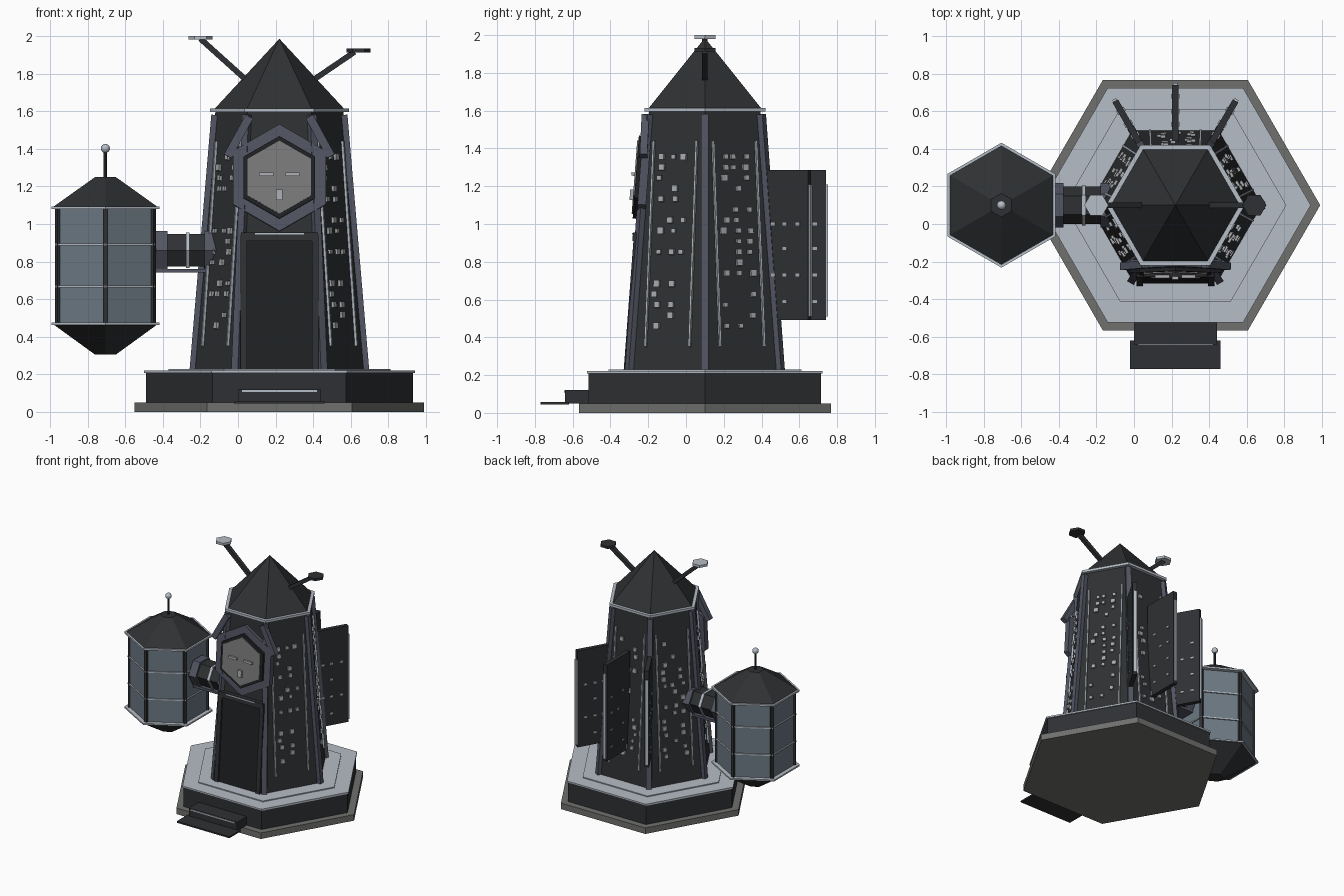
import bpy, bmesh, random
from math import sin, cos, radians, pi
from mathutils import Vector, Matrix

if "Cube" in bpy.data.objects:
    bpy.data.objects.remove(bpy.data.objects["Cube"])

random.seed(4)
CX, CY = 0.22, 0.1


def material(name, rgb):
    m = bpy.data.materials.new(name)
    m.diffuse_color = (*rgb, 1)
    m.use_nodes = True
    m.node_tree.nodes["Principled BSDF"].inputs["Base Color"].default_value = m.diffuse_color
    return m


DARK = material("dark_metal", (0.028, 0.03, 0.033))
DOOR = material("door_black", (0.014, 0.015, 0.017))
LIGHT = material("light_trim", (0.47, 0.51, 0.57))
FRAME = material("frame_violet", (0.085, 0.09, 0.125))
BLUE = material("tank_blue", (0.15, 0.19, 0.23))
STONE = material("stone", (0.16, 0.16, 0.155))
DIAL = material("dial_grey", (0.2, 0.2, 0.2))
GLASS = material("window_grey", (0.4, 0.41, 0.43))


def finish(name, bm, mat):
    bmesh.ops.recalc_face_normals(bm, faces=bm.faces)
    me = bpy.data.meshes.new(name)
    bm.to_mesh(me)
    bm.free()
    me.materials.append(mat)
    ob = bpy.data.objects.new(name, me)
    bpy.context.collection.objects.link(ob)
    return ob


def lathe(name, mx, profile, mat, start=0, n=6):
    """Faceted solid from (radius, height) rings around the local z axis."""
    bm = bmesh.new()
    rings = []
    for r, z in profile:
        angles = [radians(start) + 2 * pi * i / n for i in range(n)]
        rings.append([bm.verts.new(mx @ Vector((r * cos(a), r * sin(a), z))) for a in angles])
    for a, b in zip(rings, rings[1:]):
        for i in range(n):
            j = (i + 1) % n
            bm.faces.new((a[i], a[j], b[j], b[i]))
    bm.faces.new(rings[0])
    bm.faces.new(rings[-1])
    bmesh.ops.remove_doubles(bm, verts=bm.verts, dist=1e-5)
    return finish(name, bm, mat)


def boxes(name, items, mat):
    """One object from several (matrix, size) boxes."""
    bm = bmesh.new()
    for mx, size in items:
        bmesh.ops.create_cube(bm, size=1, matrix=mx @ Matrix.Diagonal((*size, 1)))
    return finish(name, bm, mat)


def box(name, lo, hi, mat):
    lo, hi = Vector(lo), Vector(hi)
    return boxes(name, [(Matrix.Translation((lo + hi) / 2), hi - lo)], mat)


def beam(p, q, w, d, side):
    """Box item from p to q, w wide along side and d deep."""
    p, q = Vector(p), Vector(q)
    z = (q - p).normalized()
    y = z.cross(Vector(side)).normalized()
    rot = Matrix((y.cross(z), y, z)).transposed().to_4x4()
    return Matrix.Translation((p + q) / 2) @ rot, (w, d, (q - p).length)


def tower_r(z):
    return 0.46 - 0.12 * (z - 0.22) / 1.38


def on_wall(angle, u, z, off=0.0):
    """Frame on a sloping wall: x sideways, y up the wall, z outward."""
    a = radians(angle)
    s = 0.0753
    t = Vector((-sin(a), cos(a), 0))
    up = Vector((-s * cos(a), -s * sin(a), 1)).normalized()
    nrm = t.cross(up)
    ap = tower_r(z) * cos(pi / 6)
    pos = Vector((CX + ap * cos(a), CY + ap * sin(a), z)) + t * u + nrm * off
    return Matrix.Translation(pos) @ Matrix((t, up, nrm)).transposed().to_4x4()


C = Matrix.Translation((CX, CY, 0))

# Stepped base
lathe("base_plate", C, [(0.77, 0), (0.77, 0.05)], STONE)
lathe("plinth", C, [(0.71, 0.05), (0.71, 0.21)], DARK)
lathe("plinth_top", C, [(0.72, 0.208), (0.72, 0.222)], LIGHT)
lathe("plinth_inset", C, [(0.59, 0.222), (0.59, 0.23)], LIGHT)
box("upper_step", (0, -0.64, 0.05), (0.44, -0.5, 0.122), DARK)
box("step_edge", (0.02, -0.645, 0.108), (0.42, -0.635, 0.118), LIGHT)
box("lower_step", (-0.02, -0.77, 0.045), (0.46, -0.62, 0.057), DARK)

# Tower, eaves and roof
lathe("tower", C, [(0.46, 0.22), (0.34, 1.6)], DARK)
lathe("eaves", C, [(0.37, 1.595), (0.37, 1.615)], LIGHT)
lathe("roof", C, [(0.345, 1.612), (0, 1.985)], DARK)

# Corner posts
posts = []
for k in range(6):
    d = Vector((cos(k * pi / 3), sin(k * pi / 3), 0))
    o = Vector((CX, CY, 0))
    posts.append(beam(o + d * 0.458 + Vector((0, 0, 0.22)), o + d * 0.342 + Vector((0, 0, 1.58)), 0.04, 0.04, d))
boxes("corner_posts", posts, FRAME)

# Wall strips and scattered windows
strips, windows = [], []
for ang in (30, 90, 150, 210, 330):
    t = Vector((-sin(radians(ang)), cos(radians(ang)), 0))
    for s in (-1, 1):
        lo = on_wall(ang, s * 0.30 * tower_r(0.35), 0.35, 0.006).translation
        hi = on_wall(ang, s * 0.37 * tower_r(1.44), 1.44, 0.006).translation
        strips.append(beam(lo, hi, 0.011, 0.016, t))
    for i in range(17):
        for u in (-0.2, 0.0, 0.18):
            if random.random() < 0.52:
                z = 0.46 + i * 0.056
                w = random.uniform(0.024, 0.036)
                pos = u * tower_r(z) + random.uniform(-0.015, 0.015)
                windows.append((on_wall(ang, pos, z, 0.004), (w, w, 0.02)))
boxes("wall_strips", strips, LIGHT)
boxes("wall_windows", windows, GLASS)

# Door
boxes("door_panel", [(on_wall(270, 0, 0.57, 0.008), (0.36, 0.70, 0.024))], DOOR)
boxes("door_frame", [(on_wall(270, s * 0.19, 0.58, 0.012), (0.035, 0.72, 0.04)) for s in (-1, 1)]
      + [(on_wall(270, 0, 0.93, 0.015), (0.41, 0.045, 0.045))], DARK)
boxes("door_lintel_trim", [(on_wall(270, 0, 0.945, 0.038), (0.26, 0.008, 0.008))], LIGHT)

# Dial above the door
D = on_wall(270, 0, 1.245)
lathe("dial_backplate", D, [(0.285, -0.02), (0.285, 0.025)], FRAME, 30)
lathe("dial_rim", D, [(0.22, 0.02), (0.22, 0.045)], DOOR, 30)
lathe("dial", D, [(0.195, 0.04), (0.195, 0.052)], DIAL, 30)
boxes("dial_marks", [(D @ Matrix.Translation((x, y, 0.058)), (w, h, 0.022))
                     for x, y, w, h in ((-0.07, 0.015, 0.075, 0.018), (0.07, 0.015, 0.075, 0.018),
                                        (0, -0.095, 0.035, 0.055))], GLASS)
boxes("dial_braces", [beam((CX + s * 0.16, -0.215, 1.57), (CX + s * 0.275, -0.225, 1.36), 0.04, 0.045, (0, 1, 0))
                      for s in (-1, 1)], FRAME)

# Rear fins with edge strips and small windows
fins, edges, fin_windows = [], [], []
for ang in (60, 90, 120):
    F = C @ Matrix.Rotation(radians(ang), 4, 'Z')
    fins.append((F @ Matrix.Translation((0.49, 0, 0.888)), (0.30, 0.034, 0.795)))
    edges.append((F @ Matrix.Translation((0.643, 0, 0.86)), (0.016, 0.024, 0.70)))
    for z in (0.59, 0.73, 0.87, 1.0):
        for x in (0.43, 0.5, 0.58):
            if random.random() < 0.75:
                fin_windows.append((F @ Matrix.Translation((x, 0, z)), (0.025, 0.046, 0.015)))
boxes("rear_fins", fins, DARK)
boxes("fin_edges", edges, LIGHT)
boxes("fin_windows", fin_windows, GLASS)

# Roof arms with hexagonal plates
for name, p, q, mat in (("left", (0.10, 1.715), (-0.2, 1.985), LIGHT),
                        ("right", (0.34, 1.725), (0.62, 1.915), DARK)):
    boxes(name + "_roof_arm", [beam((p[0], CY, p[1]), (q[0], CY, q[1]), 0.03, 0.03, (0, 1, 0))], DARK)
    px, pz = (-0.2, 1.98) if name == "left" else (0.64, 1.912)
    lathe(name + "_roof_plate", Matrix.Translation((px, CY, pz)), [(0.064, 0), (0.064, 0.02)], mat)

# Side tank
T = Matrix.Translation((-0.705, CY, 0))
lathe("tank_body", T, [(0.295, 0.47), (0.295, 1.09)], BLUE, 30)
lathe("tank_roof", T, [(0.322, 1.09), (0.063, 1.25)], DARK, 30)
lathe("tank_bottom", T, [(0.063, 0.305), (0.322, 0.468)], DARK, 30)
for name, z, r, h in (("upper_rim", 1.087, 0.332, 0.014), ("lower_rim", 0.47, 0.332, 0.012),
                      ("upper_band", 0.89, 0.306, 0.01), ("lower_band", 0.667, 0.306, 0.01)):
    lathe("tank_" + name, T, [(r, z - h / 2), (r, z + h / 2)], LIGHT, 30)
boxes("tank_posts", [(T @ Matrix.Rotation(pi / 6 + k * pi / 3, 4, 'Z') @ Matrix.Translation((0.291, 0, 0.78)),
                      (0.024, 0.026, 0.61)) for k in range(6)], DARK)
lathe("tank_mast", T, [(0.009, 1.24), (0.009, 1.39)], DARK, 0, 8)
bpy.ops.mesh.primitive_uv_sphere_add(segments=16, ring_count=8, radius=0.024, location=(-0.705, CY, 1.402))
ball = bpy.context.object
ball.name = "mast_ball"
ball.data.materials.append(LIGHT)
bpy.ops.object.shade_smooth_by_angle()

# Bridge between tank and tower
B = Matrix.Translation((0, CY, 0.86)) @ Matrix.Rotation(pi / 2, 4, 'Y')
lathe("bridge_tube", B, [(0.1, -0.45), (0.1, -0.12)], DARK, 90)
lathe("bridge_ring", B, [(0.108, -0.277), (0.108, -0.257)], LIGHT, 90)
lathe("tank_collar", B, [(0.118, -0.44), (0.118, -0.375)], FRAME, 90)
lathe("tower_collar", B, [(0.118, -0.178), (0.118, -0.11)], FRAME, 90)
box("bridge_tray", (-0.44, 0.04, 0.742), (-0.15, 0.16, 0.762), FRAME)
